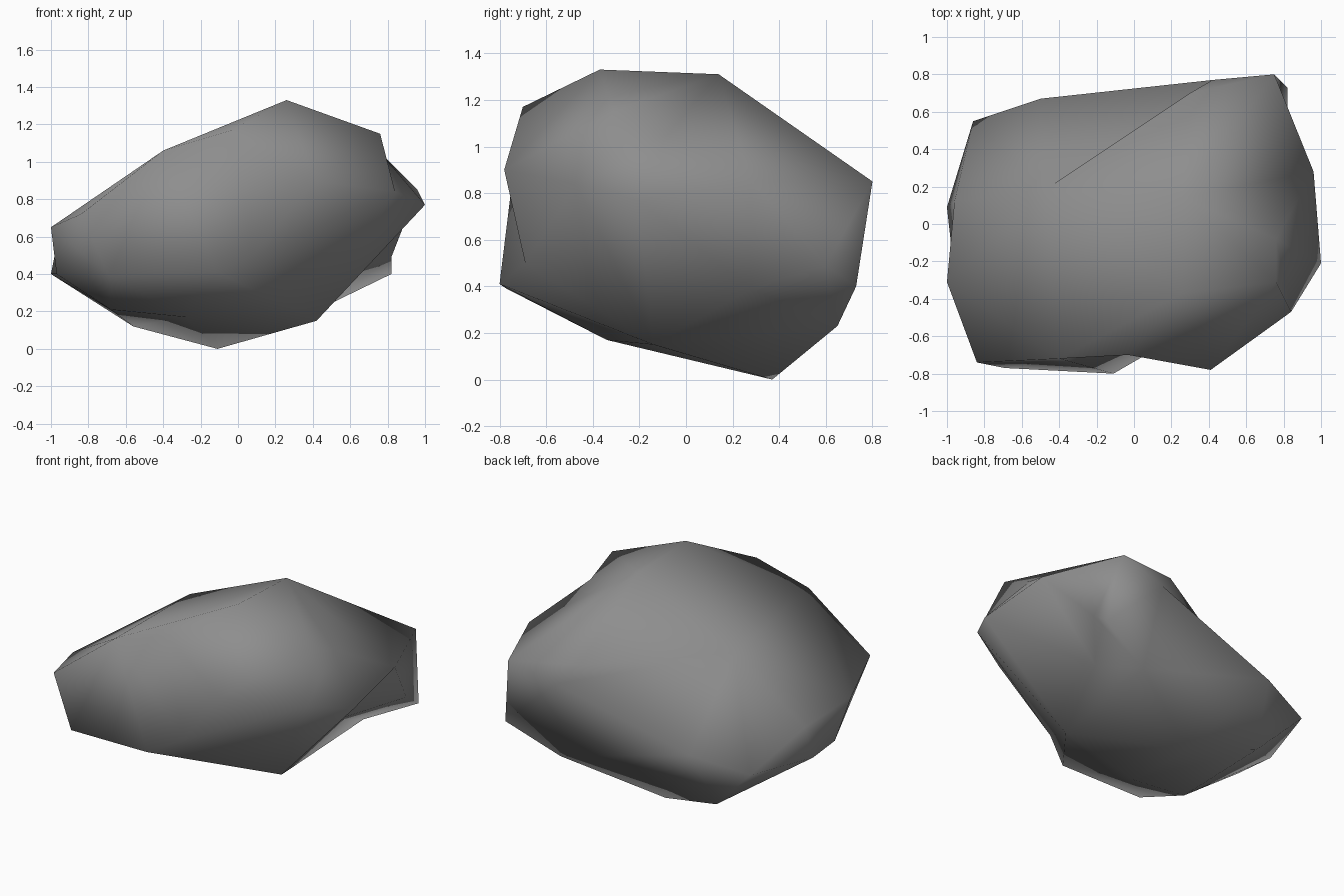
import bpy
import bmesh
from mathutils import Vector

# Remove the default object
default_cube = bpy.data.objects.get("Cube")
if default_cube:
    bpy.data.objects.remove(default_cube, do_unlink=True)

# Corner points of the boulder
CORNERS = {
    # crown
    "peak": (.26, -.37, 1.33), "crown_back": (.26, .14, 1.31),
    "crown_front": (-.03, -.7, 1.17), "shoulder": (.76, -.31, 1.15),
    "shoulder_dip": (.76, -.08, 1.05), "brow": (-.4, -.72, 1.06),
    "slope": (-.48, .18, .99),
    # front side
    "nose": (.41, -.78, .9), "front_corner": (-.84, -.74, .72),
    "ledge_end": (-.69, -.77, .39), "ledge": (-.11, -.8, .41),
    "fold": (.08, -.69, .5),
    # outer end
    "overhang": (.84, -.47, .84), "outer_tip": (1, -.21, .77),
    "outer_back": (.96, .28, .85), "hollow": (.54, .28, .39),
    "outer_low": (.82, .6, .49),
    # inner end
    "inner_top": (-1, -.31, .65), "inner_front": (-.97, -.18, .4),
    "inner_low": (-1, .09, .4), "inner_mid": (-.96, .12, .6),
    "inner_back": (-.86, .55, .42),
    # back side
    "back_top": (.75, .8, .85), "back_low": (.82, .73, .4),
    "back_corner": (-.5, .67, .5), "back_lip": (.42, .77, .77),
    "back_rim": (.3, .7, .9),
    # underside
    "heel": (-.56, .48, .12), "base": (-.11, .37, 0), "base_back": (.47, .65, .23),
    "keel": (.42, -.14, .15), "base_front": (-.28, -.34, .17),
    "base_inner": (-.68, -.34, .21),
}

# Creases that must run straight between two corners
CREASES = [
    ("fold", "crown_front"), ("fold", "brow"), ("fold", "front_corner"),
    ("nose", "overhang"), ("shoulder", "shoulder_dip"),
    ("overhang", "shoulder_dip"), ("shoulder_dip", "outer_back"),
    ("keel", "hollow"), ("hollow", "base_back"), ("base_back", "outer_low"),
    ("slope", "back_lip"),
]

CENTRE = Vector((0, 0, .65))
ROUNDING = .85  # how far corners are pulled to a sphere while being connected


def grey_stone():
    """Plain grey stone material."""
    mat = bpy.data.materials.new("grey stone")
    mat.use_nodes = True
    colour = (.27, .27, .27, 1)
    mat.diffuse_color = colour
    shader = mat.node_tree.nodes["Principled BSDF"]
    shader.inputs["Base Color"].default_value = colour
    shader.inputs["Roughness"].default_value = .9
    return mat


def crease(bm, start, end):
    """Turn the edge that separates two corners so that it joins them."""
    for edge in bm.edges:
        tips = {v for f in edge.link_faces for v in f.verts} - set(edge.verts)
        if tips == {start, end}:
            bmesh.utils.edge_rotate(edge, True)
            return


def build_boulder(name):
    """Wrap the corners in a skin on a rounded form, move them home, which
    leaves the hollows in place, then set the creases."""
    bm = bmesh.new()
    verts = {}
    for label, point in CORNERS.items():
        offset = Vector(point) - CENTRE
        verts[label] = bm.verts.new(offset * offset.length ** -ROUNDING)
    bmesh.ops.convex_hull(bm, input=list(bm.verts))
    for label, vert in verts.items():
        vert.co = CORNERS[label]
    for start, end in CREASES:
        crease(bm, verts[start], verts[end])
    loose = [v for v in bm.verts if not v.link_faces]
    bmesh.ops.delete(bm, geom=loose, context="VERTS")
    bmesh.ops.recalc_face_normals(bm, faces=list(bm.faces))
    for face in bm.faces:
        face.smooth = True
    mesh = bpy.data.meshes.new(name)
    bm.to_mesh(mesh)
    bm.free()
    mesh.materials.append(grey_stone())
    obj = bpy.data.objects.new(name, mesh)
    bpy.context.collection.objects.link(obj)


build_boulder("boulder")
